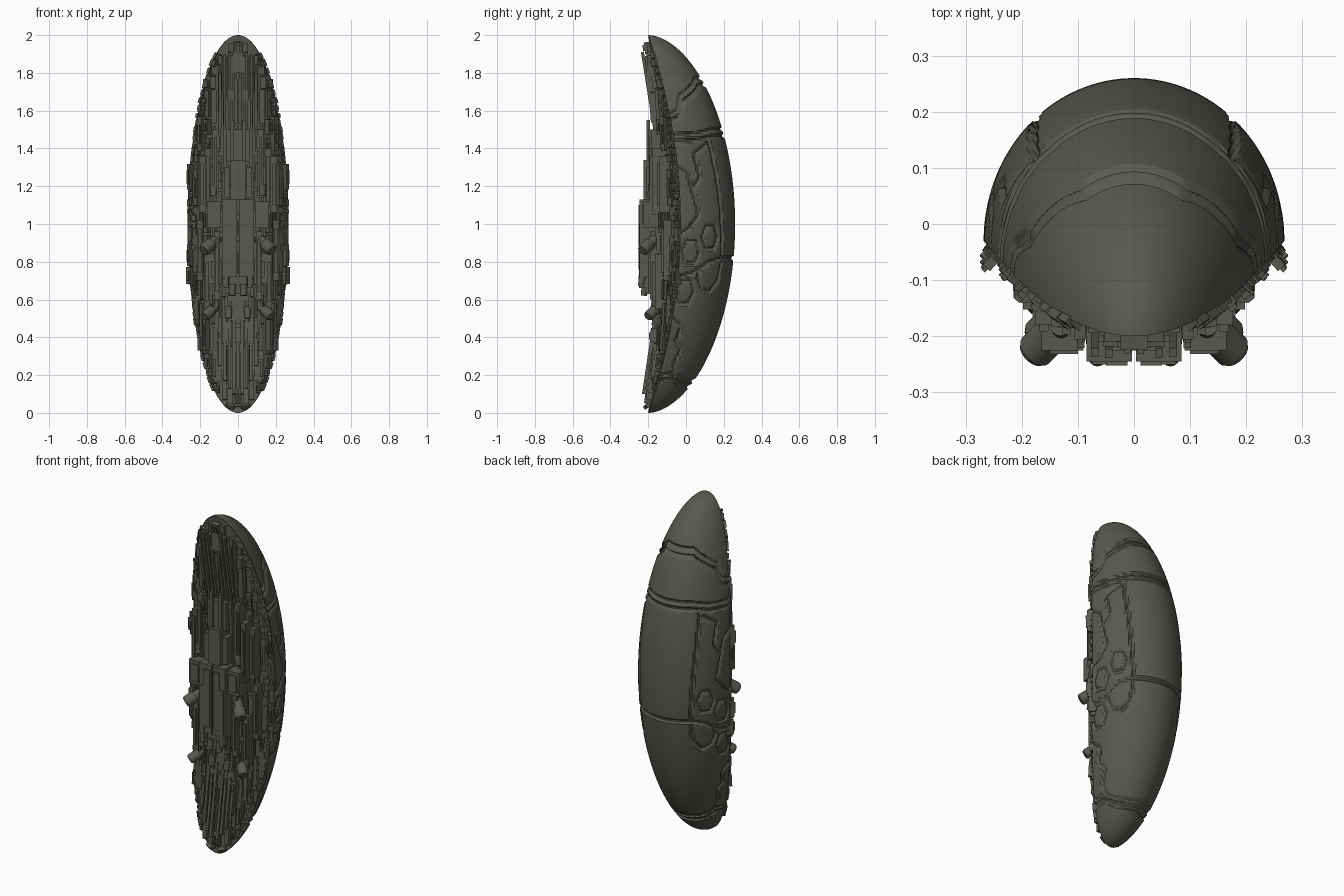
import bpy, bmesh, math, random
from mathutils import Vector, Matrix

random.seed(4)
if "Cube" in bpy.data.objects:
    bpy.data.objects.remove(bpy.data.objects["Cube"])

hull_grey = bpy.data.materials.new("olive grey hull")
hull_grey.use_nodes = True
COLOUR = (0.10, 0.098, 0.082, 1)
hull_grey.diffuse_color = COLOUR
hull_grey.node_tree.nodes["Principled BSDF"].inputs["Base Color"].default_value = COLOUR


def finish(name, bm, smooth=False):
    bmesh.ops.recalc_face_normals(bm, faces=bm.faces)
    mesh = bpy.data.meshes.new(name)
    bm.to_mesh(mesh)
    bm.free()
    ob = bpy.data.objects.new(name, mesh)
    bpy.context.collection.objects.link(ob)
    mesh.materials.append(hull_grey)
    if smooth:
        bpy.ops.object.select_all(action='DESELECT')
        ob.select_set(True)
        bpy.context.view_layer.objects.active = ob
        bpy.ops.object.shade_smooth_by_angle(angle=math.radians(30))
    return ob


# Overall envelope: every section is driven by the height z
def swell(z):
    return math.sqrt(max(0, 1 - (z - 1) ** 2))

def half_width(z):
    return 0.268 * swell(z)

def rim_y(z):
    return -0.2 + 0.17 * swell(z) ** 2

def back_y(z):
    return -0.2 + 0.46 * swell(z) ** 1.1

def front_y(z):
    return -0.2 + 0.07 * swell(z) ** 2


def loft(bm, rings):
    rows = [[bm.verts.new(p) for p in ring] for ring in rings]
    for r, s in zip(rows, rows[1:]):
        for i in range(len(r) - 1):
            bm.faces.new((r[i], r[i + 1], s[i + 1], s[i]))
    bmesh.ops.remove_doubles(bm, verts=bm.verts, dist=0.00005)


# Armour seams as (angle from the back, height), mirrored to both sides
cap_seam = [(0, 1.77), (30, 1.77), (38, 1.75), (70, 1.68), (80, 1.6), (90, 1.58)]
belt_seam = [(0, 1.5), (35, 1.5), (60, 1.48), (90, 1.47)]
waist_seam = [(0, .82), (38, .82), (55, .8), (75, .74), (90, .72)]
tail_seam = [(0, .17), (30, .17), (50, .18), (70, .21), (90, .2)]
seams = [cap_seam, belt_seam, waist_seam, tail_seam,
         [(a, z - .035) for a, z in cap_seam],
         [(a, z - .035) for a, z in belt_seam],
         [(a, z - .03) for a, z in tail_seam],
         [(48, 1.46), (42, 1.1), (38, .82)],
         [(52, 1.42), (70, 1.37), (66, 1.25), (76, 1.18), (70, 1.05), (80, .98), (90, .95)],
         [(38, .79), (40, .7), (50, .64), (62, .66), (68, .72), (66, .77)],
         [(90, .5), (78, .46), (80, .38), (70, .34), (74, .26), (66, .2)],
         [(90, 1.3), (80, 1.27), (76, 1.18)]]

def hexagon(a, z, ra, rz):
    return [(a + ra * math.cos(k * math.pi / 3), z + rz * math.sin(k * math.pi / 3)) for k in range(7)]

for a, z in ((56, .93), (80, .64), (78, .85)):
    seams.append(hexagon(a, z, 10, .07))
segments = [(p, q) for s in seams for p, q in zip(s, s[1:])]


def seam_distance(a, z, near):
    best, k = 1.0, math.radians(1) * 0.28 * swell(z)
    for (a1, z1), (a2, z2) in near:
        ux, uz, vx, vz = (a2 - a1) * k, z2 - z1, (a - a1) * k, z - z1
        t = min(1, max(0, (ux * vx + uz * vz) / max(ux * ux + uz * uz, 1e-9)))
        best = min(best, math.hypot(vx - t * ux, vz - t * uz))
    return best


# Grooved armour shell
ROWS, COLS = 320, 110
rings = []
for i in range(ROWS + 1):
    z = 1 - math.cos(math.pi * i / ROWS)
    near = [s for s in segments if min(s[0][1], s[1][1]) - .02 < z < max(s[0][1], s[1][1]) + .02]
    ring = []
    for j in range(COLS + 1):
        a = -90 + 180 * j / COLS
        d = seam_distance(abs(a), z, near)
        sink = 0.010 * min(1, max(0, (0.012 - d) / 0.007))
        w, depth = half_width(z), back_y(z) - rim_y(z)
        f = max(0, 1 - sink / max(w, .02))
        r = math.radians(a)
        ring.append((w * f * math.sin(r), rim_y(z) + depth * f * math.cos(r), z))
    # Inner lip of the rim
    for side in (-1, 1):
        lip = (side * half_width(z) * .9, rim_y(z) + .005, z)
        ring.insert(0 if side < 0 else len(ring), lip)
    rings.append(ring)
bm = bmesh.new()
loft(bm, rings)
finish("armour_shell", bm, True)


# Tapered core below the machinery
def deck(t, z):
    """Point of the front deck; t runs from the centre line to the rim."""
    slope = max(0, (abs(t) - .5) / .5)
    return Vector((t * half_width(z) * .97, front_y(z) + (rim_y(z) - front_y(z)) * slope, z))

bm = bmesh.new()
loft(bm, [[deck(t / 8, 1 - math.cos(math.pi * i / 40)) for t in range(-8, 9)] for i in range(41)])
finish("core_deck", bm)


def bar(bm, p, q, w, d, turn=0.0):
    """Box from p to q with width w and depth d, twisted about its length, plus its mirror."""
    p, q = Vector(p), Vector(q)
    axis = (q - p).normalized()
    side = Matrix.Rotation(turn, 3, 'Z') @ Vector((1, 0, 0))
    side = (side - axis * side.dot(axis)).normalized()
    out = axis.cross(side)
    for m in (1, -1):
        mat = Matrix((side * w, out * d, q - p)).transposed().to_4x4()
        mat.translation = (p + q) / 2
        bmesh.ops.create_cube(bm, size=1, matrix=Matrix.Diagonal((m, 1, 1, 1)) @ mat)


def box(bm, x0, x1, y0, y1, z0, z1):
    bar(bm, ((x0 + x1) / 2, (y0 + y1) / 2, z0), ((x0 + x1) / 2, (y0 + y1) / 2, z1), x1 - x0, y1 - y0)


# Lanes of long machinery bars over the deck, layered toward the rim
bm = bmesh.new()
LANES = 9
for lane in range(LANES):
    t = (lane + .5) / LANES
    reach = math.sqrt(1 - t * t) * .97
    z = 1 - reach
    while z < 1 + reach - .04:
        z2 = min(z + random.uniform(.05, .24), 1 + reach)
        shift = random.uniform(-.02, .02)
        # Keep each lane at a fixed x so bars stay parallel
        x = half_width(1) * .95 * (t + shift)
        p, q = [deck(min(1, x / max(half_width(h) * .97, .01)), h) for h in (z, z2)]
        turn = .75 if t > .5 else 0
        thick = random.uniform(.02, .07)
        w = random.uniform(.014, .032)
        bar(bm, p, q, w, thick, turn)
        if random.random() < .6:
            lift = Vector((math.sin(turn), -math.cos(turn), 0)) * thick * .5
            bar(bm, p.lerp(q, .2) + lift, p.lerp(q, .75) + lift, w * .5, .018, turn)
        z = z2 + random.uniform(.004, .02)
finish("deck_machinery", bm)

# Small blocks stepping along the rim
bm = bmesh.new()
for i in range(46):
    z = .12 + i * .039
    for t, size in ((.97, .016), (.86, .024)):
        p = deck(t, z)
        q = deck(t, z + random.uniform(.02, .036))
        bar(bm, p, q, size, random.uniform(.02, .045), .7)
finish("rim_blocks", bm)

# Central keel and its stepped housings
bm = bmesh.new()
box(bm, .004, .085, -.245, -.15, .72, 1.13)
box(bm, .012, .05, -.252, -.24, .76, 1.1)
box(bm, .05, .075, -.25, -.2, .66, 1.0)
box(bm, .09, .165, -.225, -.12, .98, 1.12)
box(bm, .1, .15, -.232, -.22, 1.0, 1.1)
box(bm, 0, .04, -.225, -.13, 1.13, 1.34)
box(bm, .045, .075, -.21, -.13, 1.14, 1.3)
box(bm, 0, .06, -.2, -.12, 1.33, 1.5)
box(bm, .02, .04, -.21, -.19, 1.2, 1.55)
box(bm, 0, .07, -.215, -.17, .63, .74)
finish("keel_housing", bm)

# Long side pods
bm = bmesh.new()
for x, z0, z1, y in ((.12, 1.14, 1.5, -.185), (.16, 1.05, 1.4, -.18), (.19, 1.06, 1.36, -.14),
                     (.11, .6, .96, -.19), (.165, .55, .84, -.165), (.2, .7, 1.02, -.12)):
    box(bm, x - .016, x + .016, y, y + .09, z0, z1)
    box(bm, x - .008, x + .008, y - .012, y, z0 + .04, z1 - .04)
finish("side_pods", bm)

# Slanted rods running to the nose and tail
bm = bmesh.new()
for x, top, low in ((.022, 1.8, .1), (.045, 1.91, .13), (.07, 1.9, .17), (.095, 1.8, .25)):
    bar(bm, (x, -.165, 1.5), (x, -.165 - (top - 1.5) * .16, top), .014, .016)
    bar(bm, (x, -.16, .52), (x, -.16 - (.52 - low) * .15, low), .016, .02)
bar(bm, (.06, -.2, .04), (.02, -.215, .03), .02, .02)
box(bm, 0, .03, -.21, -.17, 1.8, 1.9)
finish("slanted_rods", bm)


# Round parts: cannons with collars, thrusters and small sensors
def drum(bm, p, q, r1, r2, sides=20):
    p, q = Vector(p), Vector(q)
    rot = (q - p).to_track_quat('Z', 'Y').to_matrix().to_4x4()
    for m in (1, -1):
        mat = Matrix.Diagonal((m, 1, 1, 1)) @ Matrix.Translation((p + q) / 2) @ rot
        bmesh.ops.create_cone(bm, cap_ends=True, segments=sides, radius1=r1, radius2=r2,
                              depth=(q - p).length, matrix=mat)

bm = bmesh.new()
for base, r in ((Vector((.125, -.175, .91)), .033), (Vector((.12, -.145, .56)), .028)):
    aim = Vector((.6, -.6, -.53))
    drum(bm, base - aim * .03, base + aim * .045, r * .8, r * .8)
    drum(bm, base + aim * .03, base + aim * .085, r, r)
    drum(bm, base + aim * .085, base + aim * .095, r, r * .8)
finish("cannons", bm, True)

bm = bmesh.new()
for x, y, z in ((.03, -.215, .64), (.065, -.23, .69), (.05, -.17, .52), (.13, -.18, 1.17)):
    drum(bm, (x, y, z + .04), (x, y - .008, z - .02), .02, .016, 14)
finish("thrusters", bm, True)
